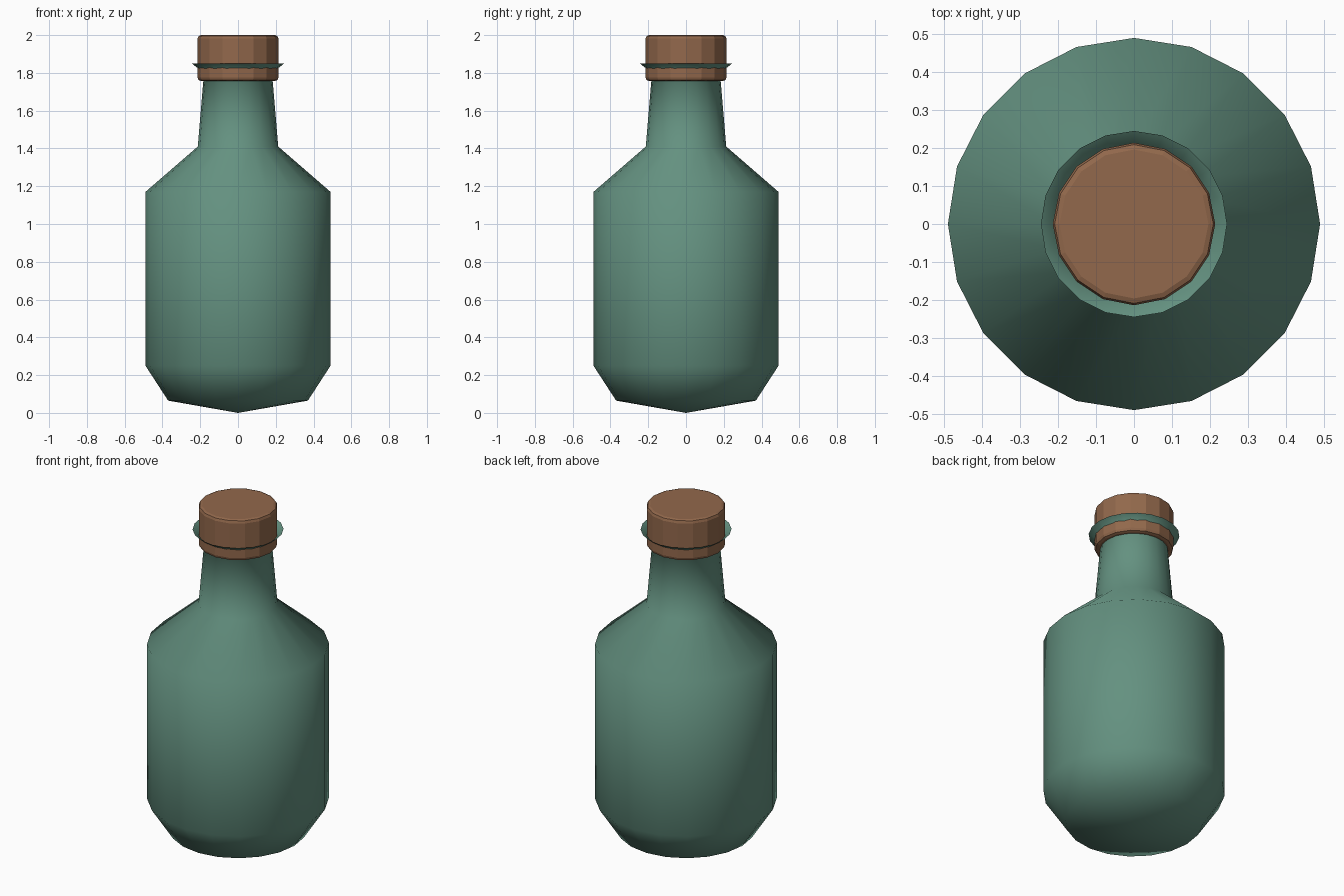
import bpy, bmesh, math

cube = bpy.data.objects.get("Cube")
if cube:
    bpy.data.objects.remove(cube, do_unlink=True)


def make_material(name, color):
    mat = bpy.data.materials.new(name)
    mat.use_nodes = True
    mat.diffuse_color = color
    mat.node_tree.nodes["Principled BSDF"].inputs["Base Color"].default_value = color
    return mat


def lathe(name, profile, sides, mat, smooth):
    """Revolve (radius, height) points around z; zero radius makes a pole."""
    bm = bmesh.new()
    rings = []
    for r, z in profile:
        count = sides if r > 0 else 1
        angles = [math.tau * i / sides for i in range(count)]
        rings.append([bm.verts.new((r * math.cos(a), r * math.sin(a), z)) for a in angles])
    for low, high in zip(rings, rings[1:]):
        for i in range(sides):
            j = (i + 1) % sides
            if len(low) == 1:
                bm.faces.new((low[0], high[j], high[i]))
            else:
                bm.faces.new((low[i], low[j], high[j], high[i]))
    # Close a top or bottom ring only on the solid stopper
    if not smooth:
        bm.faces.new(rings[0][::-1])
        bm.faces.new(rings[-1])
    for face in bm.faces:
        face.smooth = smooth
    mesh = bpy.data.meshes.new(name)
    bm.to_mesh(mesh)
    bm.free()
    mesh.materials.append(mat)
    obj = bpy.data.objects.new(name, mesh)
    bpy.context.collection.objects.link(obj)
    return obj


glass = make_material("green_glass", (0.127, 0.283, 0.216, 1))
cork = make_material("brown_cork", (0.290, 0.140, 0.072, 1))

# Bottle: pointed base, straight body, sloped shoulder, neck and open flared lip
lathe("bottle",
      [(0, 0), (0.37, 0.065), (0.49, 0.25), (0.49, 1.17),
       (0.213, 1.41), (0.18, 1.80), (0.245, 1.85)],
      20, glass, True)

# Stopper with small rounded rims
lathe("stopper",
      [(0.196, 1.757), (0.209, 1.762), (0.214, 1.776),
       (0.214, 1.981), (0.209, 1.995), (0.196, 2.0)],
      16, cork, False)
